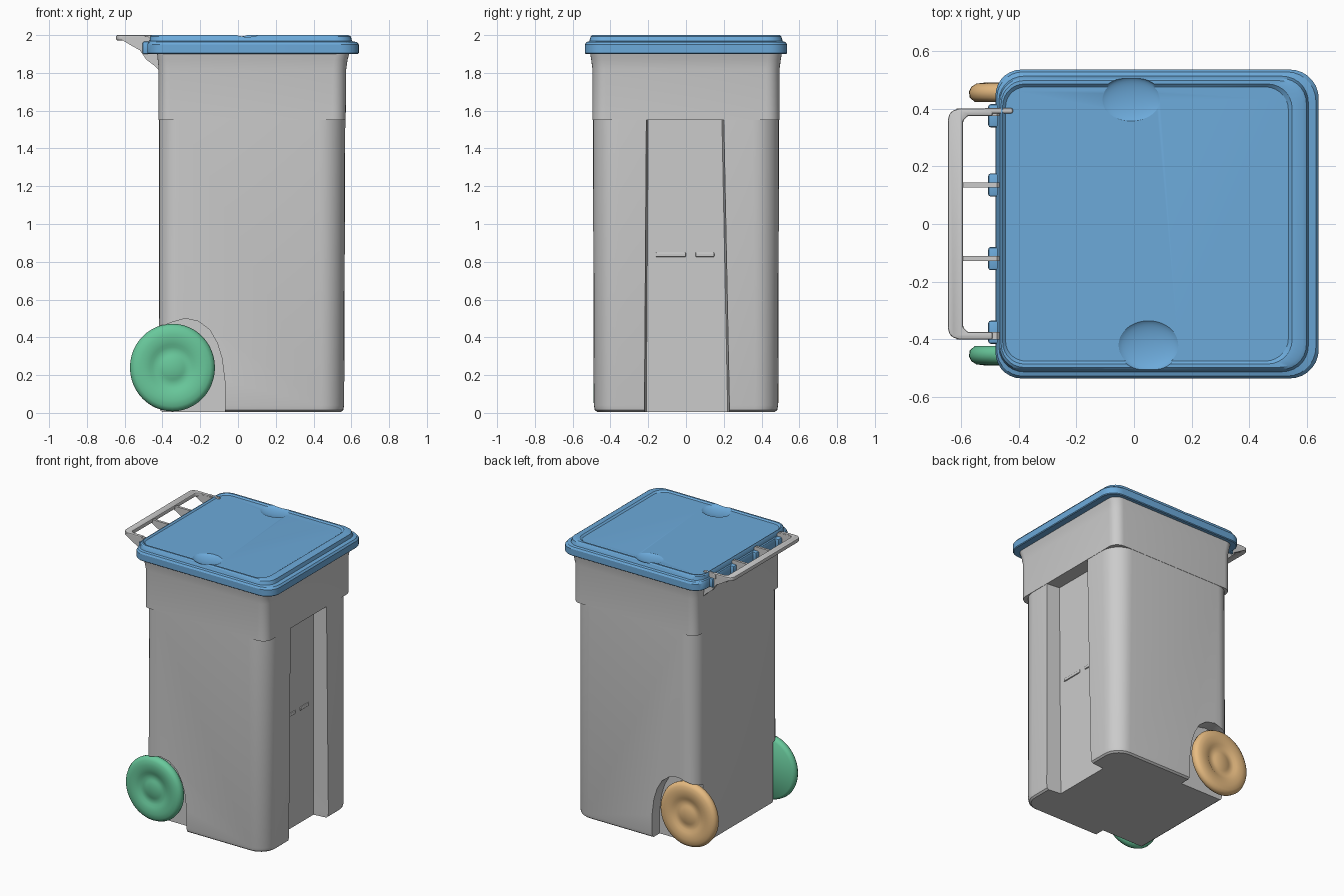
import bpy, bmesh, math
from mathutils import Vector, Matrix

if "Cube" in bpy.data.objects:
    bpy.data.objects.remove(bpy.data.objects["Cube"])


def material(name, rgb):
    m = bpy.data.materials.new(name)
    m.diffuse_color = (*rgb, 1)
    m.use_nodes = True
    m.node_tree.nodes["Principled BSDF"].inputs["Base Color"].default_value = m.diffuse_color
    return m


BLUE = material("blue", (0.15, 0.40, 0.70))
GREEN = material("green", (0.14, 0.58, 0.33))
ORANGE = material("orange", (0.80, 0.50, 0.22))


def make(name, bm, mat=None):
    bmesh.ops.recalc_face_normals(bm, faces=bm.faces)
    me = bpy.data.meshes.new(name)
    bm.to_mesh(me)
    bm.free()
    ob = bpy.data.objects.new(name, me)
    bpy.context.collection.objects.link(ob)
    if mat:
        me.materials.append(mat)
    return ob


def smooth(ob, angle=35):
    bpy.ops.object.select_all(action='DESELECT')
    ob.select_set(True)
    bpy.context.view_layer.objects.active = ob
    bpy.ops.object.shade_smooth_by_angle(angle=math.radians(angle))


def cut(ob, cutters):
    # subtract the cutters, bake the result and drop the helpers
    for c in cutters:
        c.hide_render = True
        m = ob.modifiers.new("cut", 'BOOLEAN')
        m.operation, m.object, m.solver = 'DIFFERENCE', c, 'EXACT'
    dg = bpy.context.evaluated_depsgraph_get()
    me = bpy.data.meshes.new_from_object(ob.evaluated_get(dg))
    ob.modifiers.clear()
    ob.data = me
    for c in cutters:
        bpy.data.objects.remove(c)


def outline(x0, x1, yh, rb, rf, notch=None, n=7):
    # rounded rectangle; rb / rf are the radii at the -x / +x corners
    pts = []
    for cx, cy, r, a0 in ((x1 - rf, yh - rf, rf, 0), (x0 + rb, yh - rb, rb, 90),
                          (x0 + rb, rb - yh, rb, 180), (x1 - rf, rf - yh, rf, 270)):
        for i in range(n + 1):
            a = math.radians(a0 + 90 * i / n)
            pts.append((cx + r * math.cos(a), cy + r * math.sin(a)))
    if notch:
        y0, y1, xin = notch
        pts += [(x1, y0), (xin, y0 + 0.01), (xin, y1 - 0.01), (x1, y1)]
    return pts


def loft(name, rings, mat=None):
    # rings: (z, outline points)
    bm = bmesh.new()
    loops = [[bm.verts.new((x, y, z)) for x, y in pts] for z, pts in rings]
    for a, b in zip(loops, loops[1:]):
        for i in range(len(a)):
            j = (i + 1) % len(a)
            bm.faces.new((a[i], a[j], b[j], b[i]))
    bm.faces.new(loops[0][::-1])
    bm.faces.new(loops[-1])
    return make(name, bm, mat)


def prism(name, pts, lo, hi, axis='Z', mat=None, bevel=0.0):
    # extrude a 2D profile along Z (xy profile) or Y (xz profile)
    bm = bmesh.new()
    put = (lambda p, t: (p[0], p[1], t)) if axis == 'Z' else (lambda p, t: (p[0], t, p[1]))
    f = bm.faces.new([bm.verts.new(put(p, lo)) for p in pts])
    ex = bmesh.ops.extrude_face_region(bm, geom=[f])
    d = Vector((0, 0, hi - lo)) if axis == 'Z' else Vector((0, hi - lo, 0))
    bmesh.ops.translate(bm, vec=d, verts=[v for v in ex['geom'] if isinstance(v, bmesh.types.BMVert)])
    if bevel:
        bmesh.ops.bevel(bm, geom=bm.edges[:], offset=bevel, segments=2, affect='EDGES', profile=0.5)
    return make(name, bm, mat)


def box(name, x0, x1, y0, y1, z0, z1, mat=None, bevel=0.0):
    return prism(name, [(x0, y0), (x1, y0), (x1, y1), (x0, y1)], z0, z1, 'Z', mat, bevel)


def ellipsoid(name, loc, scale):
    bm = bmesh.new()
    bmesh.ops.create_uvsphere(bm, u_segments=40, v_segments=20, radius=1)
    bmesh.ops.transform(bm, matrix=Matrix.Translation(loc) @ Matrix.Diagonal((*scale, 1)), verts=bm.verts)
    return make(name, bm)


# lower body with softened corners and a channel in the +x face
body = loft("body", [
    (0.005, outline(-0.40, 0.545, 0.47, 0.08, 0.11, (-0.22, 0.23, 0.45))),
    (0.015, outline(-0.413, 0.557, 0.483, 0.09, 0.12, (-0.22, 0.23, 0.45))),
    (0.04, outline(-0.418, 0.562, 0.488, 0.09, 0.12, (-0.22, 0.23, 0.45))),
    (1.56, outline(-0.418, 0.568, 0.493, 0.11, 0.14, (-0.21, 0.20, 0.47)))])

# wheel arches cut from both back corners
arch = [(-0.6, -0.1), (-0.07, -0.1), (-0.07, 0.17), (-0.085, 0.29), (-0.11, 0.37), (-0.15, 0.44),
        (-0.21, 0.485), (-0.28, 0.50), (-0.35, 0.48), (-0.45, 0.44), (-0.6, 0.40)]
cut(body, [prism("arch_cutter", arch, min(s * 0.40, s * 0.6), max(s * 0.40, s * 0.6), 'Y') for s in (1, -1)])
smooth(body)

# squarer upper collar, flaring under the lid
collar = loft("collar", [
    (1.55, outline(-0.42, 0.57, 0.495, 0.06, 0.07)),
    (1.82, outline(-0.42, 0.573, 0.495, 0.06, 0.07)),
    (1.87, outline(-0.425, 0.58, 0.502, 0.06, 0.07)),
    (1.92, outline(-0.43, 0.595, 0.51, 0.06, 0.07))])
smooth(collar)

# two small grip ridges on the channel floor
for i, (y0, y1) in enumerate(((-0.16, 0.0), (0.05, 0.15))):
    box(f"channel_ridge_{i}", 0.44, 0.468, y0, y1, 0.825, 0.85, bevel=0.006)

# lid: skirt, step, raised rim and sunken panel
lid = loft("lid", [
    (1.90, outline(-0.475, 0.635, 0.53, 0.085, 0.095)),
    (1.905, outline(-0.48, 0.64, 0.535, 0.09, 0.10)),
    (1.95, outline(-0.48, 0.64, 0.535, 0.09, 0.10)),
    (1.963, outline(-0.475, 0.63, 0.527, 0.09, 0.10)),
    (1.968, outline(-0.468, 0.604, 0.512, 0.085, 0.09)),
    (1.993, outline(-0.465, 0.597, 0.504, 0.08, 0.085)),
    (2.0, outline(-0.46, 0.585, 0.497, 0.08, 0.085)),
    (2.0, outline(-0.455, 0.548, 0.485, 0.075, 0.085)),
    (1.99, outline(-0.445, 0.535, 0.475, 0.07, 0.08))], BLUE)
cut(lid, [ellipsoid("finger_cutter_front", (0.05, -0.42, 2.0), (0.11, 0.09, 0.03)),
          ellipsoid("finger_cutter_back", (-0.01, 0.43, 2.0), (0.11, 0.08, 0.025))])
smooth(lid, 30)

# hinge tabs and handle brackets along the back
bracket = [(-0.615, 1.992), (-0.475, 1.992), (-0.415, 1.93), (-0.415, 1.81), (-0.445, 1.84),
           (-0.485, 1.87), (-0.52, 1.92), (-0.565, 1.945), (-0.615, 1.975)]
for i, y in enumerate((-0.375, -0.12, 0.135, 0.375)):
    smooth(box(f"hinge_tab_{i}", -0.505, -0.46, y - 0.04, y + 0.04, 1.90, 1.965, BLUE, 0.008))
    w = 0.013 if i in (0, 3) else 0.009
    yb = y + (0.012 if i == 3 else -0.012 if i == 0 else 0)
    prism(f"handle_bracket_{i}", bracket, yb - w, yb + w, 'Y')

# catch arm lying over the lid
box("lid_arm", -0.52, -0.42, 0.383, 0.402, 1.96, 2.0, bevel=0.006)

# U-shaped handle bar
half = [(-0.49, 0.40), (-0.605, 0.40), (-0.628, 0.393), (-0.64, 0.38), (-0.645, 0.36)]
inner = [(-0.49, 0.375), (-0.575, 0.375), (-0.592, 0.358)]
mirror = lambda pts: [(x, -y) for x, y in reversed(pts)]
smooth(prism("handle_bar", half + mirror(half) + mirror(inner)[::-1] + inner[::-1],
             1.972, 2.0, 'Z', None, 0.006))


# wheels: lathed profile of (radius, distance from centre plane)
def wheel(name, side, mat):
    prof = [(0.0, 0.482), (0.055, 0.482), (0.065, 0.476), (0.105, 0.476), (0.12, 0.486), (0.17, 0.49),
            (0.20, 0.486), (0.217, 0.475), (0.225, 0.458), (0.222, 0.438), (0.205, 0.423), (0.0, 0.42)]
    bm = bmesh.new()
    vs = [bm.verts.new((r, side * y, 0)) for r, y in prof]
    es = [bm.edges.new(p) for p in zip(vs, vs[1:])]
    bmesh.ops.spin(bm, geom=vs + es, cent=(0, 0, 0), axis=(0, 1, 0), angle=2 * math.pi, steps=48)
    bmesh.ops.remove_doubles(bm, verts=bm.verts, dist=1e-4)
    bmesh.ops.translate(bm, vec=(-0.347, 0, 0.24), verts=bm.verts)
    for v in bm.verts:
        v.co.z = 0.24 + (v.co.z - 0.24) * 1.03
    smooth(make(name, bm, mat), 45)


wheel("wheel_front", -1, GREEN)
wheel("wheel_back", 1, ORANGE)

# axle joining the wheels through the body
bm = bmesh.new()
bmesh.ops.create_cone(bm, cap_ends=True, segments=24, radius1=0.03, radius2=0.03, depth=0.86)
bmesh.ops.rotate(bm, cent=(0, 0, 0), matrix=Matrix.Rotation(math.pi / 2, 3, 'X'), verts=bm.verts)
bmesh.ops.translate(bm, vec=(-0.347, 0, 0.24), verts=bm.verts)
smooth(make("axle", bm))
